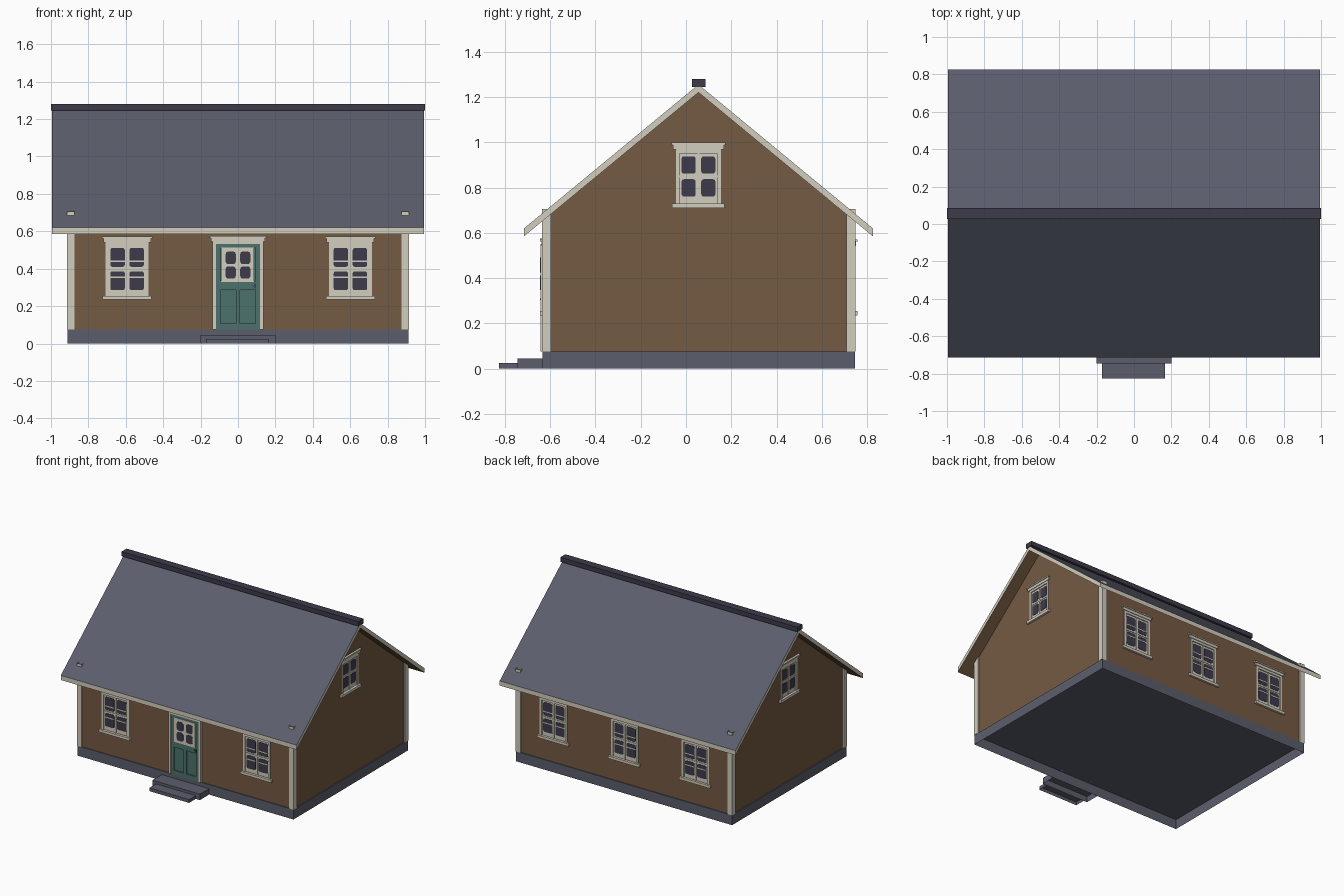
import bpy, bmesh
from math import pi
from mathutils import Matrix, Vector

cube = bpy.data.objects.get("Cube")
if cube:
    bpy.data.objects.remove(cube, do_unlink=True)

COLOURS = {
    "brown_wall": (0.178, 0.103, 0.056),
    "cream_trim": (0.65, 0.61, 0.51),
    "slate_grey": (0.105, 0.113, 0.15),
    "dark_glass": (0.047, 0.043, 0.068),
    "teal_door": (0.075, 0.17, 0.15),
}
MATS = {}
for mat_name, rgb in COLOURS.items():
    m = bpy.data.materials.new(mat_name)
    m.use_nodes = True
    m.diffuse_color = (*rgb, 1)
    m.node_tree.nodes["Principled BSDF"].inputs["Base Color"].default_value = (*rgb, 1)
    MATS[mat_name] = m
BROWN, CREAM, SLATE, GLASS, TEAL = COLOURS


def finish(name, bm, mats, matrix=Matrix()):
    mesh = bpy.data.meshes.new(name)
    bm.to_mesh(mesh)
    bm.free()
    for mat in mats:
        mesh.materials.append(MATS[mat])
    ob = bpy.data.objects.new(name, mesh)
    ob.matrix_world = matrix
    bpy.context.collection.objects.link(ob)
    return ob


def add_box(bm, x, y, z, index=0, rounding=0):
    """Box between (min, max) pairs; rounding softens the corners seen from the front."""
    lo, hi = Vector((x[0], y[0], z[0])), Vector((x[1], y[1], z[1]))
    mat = Matrix.Translation((lo + hi) / 2) @ Matrix.Diagonal((*(hi - lo), 1))
    verts = bmesh.ops.create_cube(bm, size=1, matrix=mat)["verts"]
    for f in {f for v in verts for f in v.link_faces}:
        f.material_index = index
    if rounding:
        edges = [e for e in {e for v in verts for e in v.link_edges}
                 if abs(e.verts[0].co.y - e.verts[1].co.y) > 1e-5]
        bmesh.ops.bevel(bm, geom=edges, offset=rounding, segments=3,
                        profile=0.5, affect='EDGES', material=index)


def open_box(name, x, y, z, mat, ends):
    """Box shell left open at the listed ends: -1 bottom, 1 top."""
    bm = bmesh.new()
    add_box(bm, x, y, z)
    bm.normal_update()
    caps = [f for f in bm.faces if round(f.normal.z) in ends]
    bmesh.ops.delete(bm, geom=caps, context='FACES')
    finish(name, bm, [mat])


def prism(name, profile, half, mats, rule):
    """Extrude a (y, z) outline along x."""
    bm = bmesh.new()
    face = bm.faces.new([bm.verts.new((-half, y, z)) for y, z in profile])
    new = bmesh.ops.extrude_face_region(bm, geom=[face], use_keep_orig=True)["geom"]
    bmesh.ops.translate(bm, vec=(2 * half, 0, 0),
                        verts=[g for g in new if isinstance(g, bmesh.types.BMVert)])
    bmesh.ops.recalc_face_normals(bm, faces=bm.faces)
    for f in bm.faces:
        f.material_index = rule(f.normal)
    return finish(name, bm, mats)


# Main dimensions
RIDGE, FRONT, BACK, SIDE, BASE = 0.055, -0.629, 0.741, 0.905, 0.075
APEX, EAVE, OVERHANG, THICK = 1.255, 0.62, 0.77, 0.035
SLOPE = (APEX - EAVE) / OVERHANG


def under(y):
    return APEX - THICK - abs(y - RIDGE) * SLOPE


# Hollow plinth and gabled walls
open_box("plinth", (-0.912, 0.912), (-0.634, 0.747), (0, BASE), SLATE, (-1,))
FOOT = BASE + 0.001
walls = prism("walls", [(FRONT, FOOT), (BACK, FOOT), (BACK, under(BACK)),
                        (RIDGE, under(RIDGE)), (FRONT, under(FRONT))],
              SIDE, [BROWN], lambda n: 0)

# Roof: slate above, brown soffit below, cream edges
roof = [(RIDGE - OVERHANG, EAVE), (RIDGE, APEX), (RIDGE + OVERHANG, EAVE),
        (RIDGE + OVERHANG, EAVE - THICK), (RIDGE, APEX - THICK),
        (RIDGE - OVERHANG, EAVE - THICK)]
prism("roof", roof, 0.995, [SLATE, BROWN, CREAM],
      lambda n: 0 if n.z > 0.3 else 1 if n.z < -0.3 else 2)
bm = bmesh.new()
add_box(bm, (-1, 1), (RIDGE - 0.029, RIDGE + 0.031), (1.245, 1.28))
finish("ridge_cap", bm, [GLASS])

# Corner boards, whose open tops just break through the roof
for sx, side in ((-1, "right"), (1, "left")):
    for y, end in ((-0.636, "front"), (0.708, "back")):
        x = sorted((sx * 0.874, sx * 0.914))
        open_box(f"{end}_{side}_corner_board", x, (y, y + 0.04), (BASE, 0.706), CREAM, (-1, 1))

# Entrance steps
open_box("upper_step", (-0.2, 0.2), (-0.745, -0.634), (0, 0.045), SLATE, (-1,))
open_box("lower_step", (-0.17, 0.165), (-0.825, -0.745), (0, 0.025), SLATE, (-1,))


def trim_opening(bm, half, bottom, top, board, depth):
    """Casing boards around an opening; local -y points outward."""
    for s in (-1, 1):
        add_box(bm, sorted((s * half, s * (half - board))), (-depth, 0.012), (bottom, top))
    add_box(bm, (board - half, half - board), (-depth, 0.012), (top - board, top))


def header(bm, half, z):
    add_box(bm, (-half + 0.008, half - 0.008), (-0.010, 0.002), (z, z + 0.02))
    add_box(bm, (-half, half), (-0.016, 0.002), (z + 0.02, z + 0.03))


def add_window(name, matrix, half, bottom, top, bars):
    # Cut a shallow recess into the wall
    bm = bmesh.new()
    add_box(bm, (0.004 - half, half - 0.004), (-0.02, 0.012), (bottom, top - 0.004))
    cutter = finish("window_cutter", bm, [BROWN], matrix)
    boolean = walls.modifiers.new("window_recess", 'BOOLEAN')
    boolean.operation, boolean.object = 'DIFFERENCE', cutter
    bpy.context.view_layer.update()
    cut = walls.evaluated_get(bpy.context.evaluated_depsgraph_get())
    mesh = bpy.data.meshes.new_from_object(cut)
    walls.modifiers.remove(boolean)
    walls.data = mesh
    bpy.data.objects.remove(cutter, do_unlink=True)
    # Casing, header and sill
    bm = bmesh.new()
    trim_opening(bm, half, bottom, top, 0.017, 0.005)
    header(bm, half + 0.02, top)
    add_box(bm, (-half - 0.016, half + 0.016), (-0.016, 0.012), (bottom - 0.02, bottom))
    # Recessed sash board, meeting stile and middle rail
    inner = half - 0.017
    add_box(bm, (-inner, inner), (0.003, 0.012), (bottom, top - 0.017))
    add_box(bm, (-0.004, 0.004), (-0.002, 0.004), (bottom, top - 0.017))
    middle = (bottom + top) / 2
    add_box(bm, (-inner, inner), (-0.001, 0.004), (middle - 0.004, middle + 0.004))
    # Rounded panes, optionally crossed by glazing bars
    for s in (-1, 1):
        for d in (-1, 1):
            x = sorted((s * 0.012, s * (half - 0.025)))
            z = sorted((middle + d * 0.012, middle + d * ((top - bottom) / 2 - 0.03)))
            add_box(bm, x, (0.001, 0.005), z, 1, 0.012)
            if bars:
                c = middle + d * 0.043
                add_box(bm, x, (-0.001, 0.004), (c - 0.004, c + 0.004))
    finish(name, bm, [CREAM, GLASS], matrix)


def facing(x, y, angle):
    return Matrix.Translation((x, y, 0)) @ Matrix.Rotation(angle, 4, 'Z')


LOW, HIGH = 0.255, 0.541
for x, side in ((-0.593, "right"), (0.601, "left")):
    add_window(f"front_{side}_window", facing(x, FRONT, 0), 0.115, LOW, HIGH, True)
for x, side in ((-0.6, "right"), (-0.003, "middle"), (0.597, "left")):
    add_window(f"back_{side}_window", facing(x, BACK, pi), 0.115, LOW, HIGH, True)
for s, side in ((-1, "right"), (1, "left")):
    add_window(f"{side}_gable_window", facing(s * SIDE, RIDGE, s * pi / 2),
               0.1, 0.73, 0.968, False)

# Door surround
door_place = facing(0, FRONT, 0)
bm = bmesh.new()
trim_opening(bm, 0.135, BASE, 0.55, 0.017, 0.014)
header(bm, 0.152, 0.545)
finish("door_surround", bm, [CREAM], door_place)

# Door leaf with raised stiles and rails, leaving two lower panels
bm = bmesh.new()
add_box(bm, (-0.117, 0.117), (-0.001, 0.002), (BASE, 0.535))
for x in ((-0.117, -0.093), (-0.012, 0.012), (0.093, 0.117)):
    add_box(bm, x, (-0.010, 0), (BASE, 0.535))
for z in ((BASE, 0.108), (0.285, 0.335), (0.512, 0.535)):
    for x in ((-0.093, -0.012), (0.012, 0.093)):
        add_box(bm, x, (-0.010, 0), z)
finish("door_leaf", bm, [TEAL], door_place)

# Door light
bm = bmesh.new()
add_box(bm, (-0.09, 0.086), (-0.013, 0), (0.328, 0.514))
for s in (-1, 1):
    for z in ((0.347, 0.412), (0.424, 0.492)):
        add_box(bm, sorted((s * 0.012, s * 0.066)), (-0.015, -0.010), z, 1, 0.014)
finish("door_window", bm, [CREAM, GLASS], door_place)

# Door handle
bm = bmesh.new()
add_box(bm, (0.088, 0.096), (-0.012, 0), (0.293, 0.32))
add_box(bm, (0.078, 0.096), (-0.015, -0.010), (0.304, 0.311))
finish("door_handle", bm, [GLASS], door_place)
